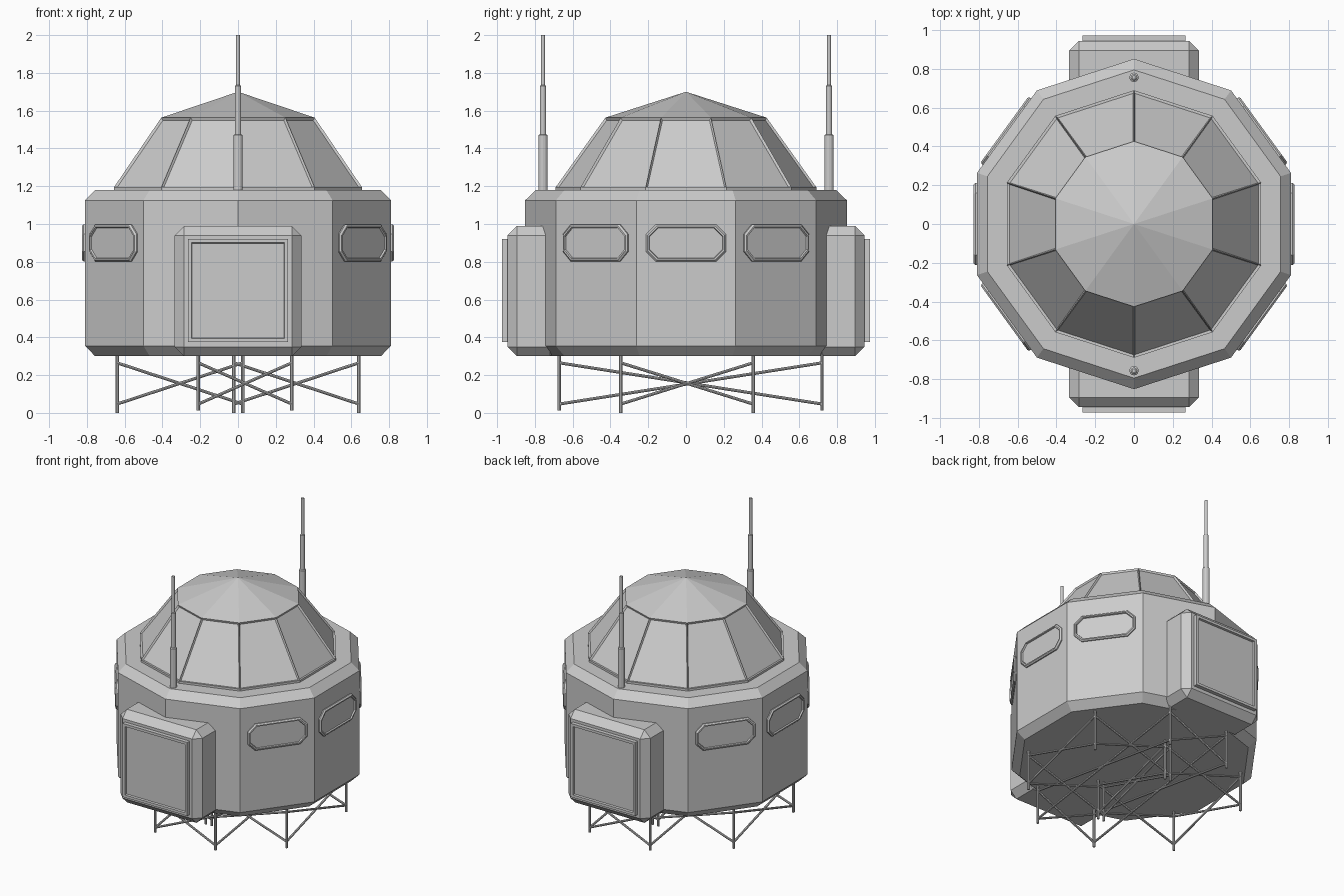
import bpy, bmesh
from math import sin, cos, pi, radians
from mathutils import Vector, Matrix

if "Cube" in bpy.data.objects:
    bpy.data.objects.remove(bpy.data.objects["Cube"])

N = 10


def finish(bm, name):
    bmesh.ops.recalc_face_normals(bm, faces=bm.faces)
    mesh = bpy.data.meshes.new(name)
    bm.to_mesh(mesh)
    bm.free()
    ob = bpy.data.objects.new(name, mesh)
    bpy.context.collection.objects.link(ob)
    return ob


def bridge(bm, a, b):
    n = len(a)
    return [bm.faces.new((a[i], a[(i + 1) % n], b[(i + 1) % n], b[i])) for i in range(n)]


def lathe(bm, profile, n, centre=(0, 0), start=pi / 2):
    """Stack of n-sided rings from (radius, z) pairs, capped at both ends."""
    rings = [[bm.verts.new((centre[0] + r * cos(start + 2 * pi * i / n),
                            centre[1] + r * sin(start + 2 * pi * i / n), z))
              for i in range(n)] for r, z in profile]
    bands = [bridge(bm, a, b) for a, b in zip(rings, rings[1:])]
    bm.faces.new(rings[0][::-1])
    top = bm.faces.new(rings[-1])
    return bands, top


def rod(bm, a, b, r):
    a, b = Vector(a), Vector(b)
    d = b - a
    m = Matrix.Translation((a + b) / 2) @ d.to_track_quat('Z', 'Y').to_matrix().to_4x4()
    bmesh.ops.create_cone(bm, cap_ends=True, segments=8, radius1=r, radius2=r,
                          depth=d.length, matrix=m)


def box(bm, lo, hi):
    lo, hi = Vector(lo), Vector(hi)
    m = Matrix.Translation((lo + hi) / 2) @ Matrix.Diagonal((*(hi - lo), 1))
    return bmesh.ops.create_cube(bm, size=1, matrix=m)["verts"]


# Ten-sided hull with chamfered rims
bm = bmesh.new()
lathe(bm, [(.795, .30), (.852, .355), (.852, 1.125), (.795, 1.18)], N)
finish(bm, "hull")

# Faceted dome: recessed panes between ribs, pointed cap
bm = bmesh.new()
bands, top = lathe(bm, [(.69, 1.17), (.69, 1.195), (.427, 1.563)], N)
bmesh.ops.recalc_face_normals(bm, faces=bm.faces)
bmesh.ops.inset_individual(bm, faces=bands[1], thickness=.012, depth=-.012)
apex = bmesh.ops.poke(bm, faces=[top])["verts"][0]
apex.co.z = 1.70
finish(bm, "dome")

# Airlocks and framed doors at front and back
for side, turn in (("front", 0), ("back", pi)):
    rot = Matrix.Rotation(turn, 4, 'Z')
    bm = bmesh.new()
    box(bm, (-.335, -.945, .30), (.335, -.67, .99))
    bmesh.ops.bevel(bm, geom=bm.edges[:], offset=.05, segments=1, affect='EDGES')
    bm.transform(rot)
    finish(bm, side + "_airlock")

    bm = bmesh.new()
    box(bm, (-.265, -.973, .375), (.265, -.93, .92))
    bm.normal_update()
    face = min(bm.faces, key=lambda f: f.calc_center_median().y)
    bmesh.ops.inset_region(bm, faces=[face], thickness=.027)
    bmesh.ops.inset_region(bm, faces=[face], thickness=.004, depth=-.015)
    bm.transform(rot)
    finish(bm, side + "_door")


# Octagonal windows on the six side walls
def window_ring(bm, x, hw, hh, c):
    pts = [(hw, hh - c), (hw - c, hh), (c - hw, hh), (-hw, hh - c),
           (-hw, c - hh), (c - hw, -hh), (hw - c, -hh), (hw, c - hh)]
    return [bm.verts.new((x, y, .9 + z)) for y, z in pts]


for k, deg in enumerate((0, 36, -36, 180, 144, 216)):
    bm = bmesh.new()
    rings = [window_ring(bm, *p) for p in
             ((.79, .212, .098, .052), (.818, .212, .098, .052), (.827, .204, .09, .049),
              (.827, .196, .082, .046), (.817, .193, .079, .045))]
    for a, b in zip(rings, rings[1:]):
        bridge(bm, a, b)
    bm.faces.new(rings[0][::-1])
    bm.faces.new(rings[-1])
    bm.transform(Matrix.Rotation(radians(deg), 4, 'Z'))
    finish(bm, f"window_{k + 1}")

# Stepped antennas
for name, y in (("front_antenna", -.757), ("back_antenna", .757)):
    bm = bmesh.new()
    lathe(bm, [(.024, 1.17), (.024, 1.47), (.017, 1.475), (.017, 1.73),
               (.011, 1.735), (.011, 2.0)], 12, (0, y))
    finish(bm, name)

# Three overlapping cross-braced leg frames: x range, y range, foot height
frames = (("left", -.64, .025, -.345, .355, 0),
          ("right", -.022, .64, -.345, .355, 0),
          ("middle", -.21, .285, -.67, .72, .012))
for name, x0, x1, y0, y1, foot in frames:
    bm = bmesh.new()
    corners = [(x0, y0), (x1, y0), (x1, y1), (x0, y1)]
    for i, a in enumerate(corners):
        b = corners[(i + 1) % 4]
        rod(bm, (*a, foot), (*a, .31), .009)
        rod(bm, (*a, .047), (*b, .265), .008)
        rod(bm, (*a, .265), (*b, .047), .008)
    finish(bm, name + "_leg_frame")
